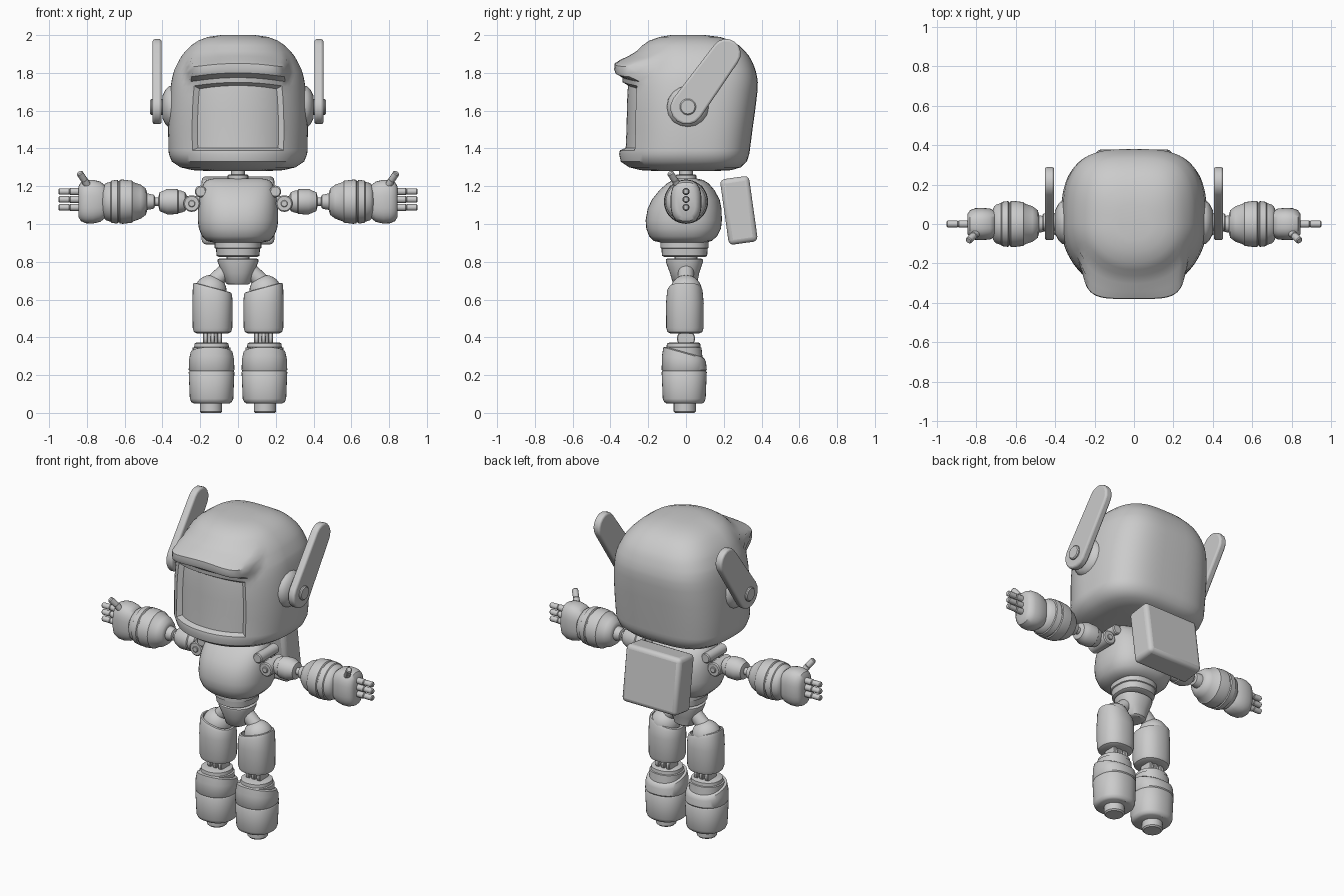
import bpy, bmesh, math
from mathutils import Matrix, Vector

GREY = bpy.data.materials.new("plain_grey")
GREY.diffuse_color = (0.6, 0.6, 0.6, 1)


def finish(name, bm, mirror=False, bevel=0, angle=38):
    bmesh.ops.recalc_face_normals(bm, faces=bm.faces)
    me = bpy.data.meshes.new(name)
    bm.to_mesh(me)
    bm.free()
    me.materials.append(GREY)
    for p in me.polygons:
        p.use_smooth = True
    me.set_sharp_from_angle(angle=math.radians(angle))
    ob = bpy.data.objects.new(name, me)
    bpy.context.collection.objects.link(ob)
    if bevel:
        m = ob.modifiers.new("bevel", 'BEVEL')
        m.width, m.segments, m.limit_method = bevel, 3, 'ANGLE'
    if mirror:
        ob.modifiers.new("mirror", 'MIRROR')
    return ob


def spow(v, n):
    return math.copysign(abs(v) ** (2 / n), v)


def loft(name, rings, n=2, nb=None, seg=32, M=None, deform=None, mirror=False, edit=None):
    """Rings (z, rx, y_front, y_back[, slope_x, slope_y]) joined into a closed skin."""
    nb = nb or n
    bm = bmesh.new()
    rows = []
    for z, rx, yf, yb, *slope in rings:
        row = []
        for i in range(seg):
            a = 2 * math.pi * i / seg
            s, c = math.sin(a), math.cos(a)
            e = n if c > 0 else nb
            v = Vector((rx * spow(s, e), yf * spow(c, e) if c > 0 else -yb * spow(c, e), z))
            if slope:
                v.z += slope[0] * v.x + slope[1] * v.y
            if deform:
                v = deform(v, z)
            row.append(bm.verts.new(M @ v if M else v))
        rows.append(row)
    grid = {}
    for r in range(len(rows) - 1):
        for i in range(seg):
            j = (i + 1) % seg
            grid[r, i] = bm.faces.new((rows[r][i], rows[r][j], rows[r + 1][j], rows[r + 1][i]))
    bm.faces.new(rows[0][::-1])
    bm.faces.new(rows[-1])
    bmesh.ops.recalc_face_normals(bm, faces=bm.faces)
    if edit:
        edit(bm, grid)
    return finish(name, bm, mirror)


def lathe(name, prof, M=None, seg=32, mirror=False):
    return loft(name, [(t, r, -r, r) for t, r in prof], seg=seg, M=M, mirror=mirror)


def rod(name, p0, p1, r, ch=0.006, seg=20, mirror=True):
    p0, p1 = Vector(p0), Vector(p1)
    d = p1 - p0
    M = Matrix.Translation(p0) @ d.to_track_quat('Z', 'Y').to_matrix().to_4x4()
    L = d.length
    return lathe(name, [(0, r - ch), (ch, r), (L - ch, r), (L, r - ch)], M, seg, mirror)


def ball(name, c, r):
    prof = [(-r * math.cos(t), max(r * math.sin(t), 0.002)) for t in [math.pi * k / 12 for k in range(13)]]
    return lathe(name, prof, Matrix.Translation(c), 24, True)


def lerp_table(tab, z):
    if z <= tab[0][0] or z >= tab[-1][0]:
        return 0
    for (a, u), (b, v) in zip(tab, tab[1:]):
        if a <= z <= b:
            return u + (v - u) * (z - a) / (b - a)


# Helmet: lofted shell with a pushed-out brim and an inset curved visor
ARCH = [(1.6, 0), (1.75, 1), (1.88, 1), (1.95, 0)]
BRIM = [(1.77, 0), (1.80, 0.9), (1.82, 1), (1.85, 0.97), (1.87, 0.6), (1.885, 0.25), (1.91, 0)]


def helmet_shape(v, z):
    if v.y < 0:
        u = abs(v.x) / 0.268
        b = lerp_table(BRIM, z)
        drop = 0.35 * v.x ** 2 * lerp_table(ARCH, z) * min(1, -v.y / 0.25)
        if u < 1 and b:
            v.y += b * (min(v.y, -0.38 * (1 - u ** 5) ** 0.2) - v.y)
        v.z -= drop
    return v


def cut_visor(bm, grid):
    faces = [f for (r, i), f in grid.items() if 5 <= r <= 8 and (i < 8 or i >= 64)]
    bmesh.ops.inset_region(bm, faces=faces, thickness=0.014, depth=-0.03, use_even_offset=True)


loft("helmet", [
    (1.28, .15, -.15, .15), (1.285, .24, -.24, .24), (1.30, .305, -.30, .29),
    (1.33, .35, -.345, .322), (1.37, .366, -.354, .335), (1.39, .368, -.35, .338),
    (1.50, .37, -.345, .352), (1.60, .368, -.343, .366), (1.70, .36, -.34, .378),
    (1.75, .353, -.335, .38), (1.775, .348, -.33, .377), (1.80, .342, -.32, .372),
    (1.82, .335, -.315, .366), (1.85, .32, -.305, .355), (1.87, .31, -.295, .345),
    (1.89, .298, -.283, .333), (1.915, .278, -.262, .312), (1.945, .248, -.232, .282),
    (1.97, .212, -.195, .24), (1.99, .16, -.14, .18), (2.0, .09, -.08, .10)],
    n=2.1, nb=3.2, seg=72, deform=helmet_shape, edit=cut_visor)

# Ear hubs and blades
to_x = Matrix.Rotation(math.radians(90), 4, 'Y')
lathe("ear_base", [(.33, .115), (.365, .11), (.385, .09), (.40, .06)],
      Matrix.Translation((0, .01, 1.62)) @ to_x, 16, True)
rod("ear_pin", (.38, .01, 1.62), (.465, .01, 1.62), .043)
bm = bmesh.new()
hub, tip = Vector((.005, 1.615)), Vector((.212, 1.902))
base = math.atan2(tip.y - hub.y, tip.x - hub.x)
pts = []
for c, r, a0 in ((tip, .078, -90), (hub, .088, 90)):
    for k in range(9):
        a = base + math.radians(a0 + k * 22.5)
        pts.append((c.x + r * math.cos(a), c.y + r * math.sin(a)))
f = bm.faces.new([bm.verts.new((.405, y, z)) for y, z in pts])
ext = bmesh.ops.extrude_face_region(bm, geom=[f])
bmesh.ops.translate(bm, vec=(.047, 0, 0), verts=[g for g in ext['geom'] if isinstance(g, bmesh.types.BMVert)])
finish("ear_blade", bm, True, 0.012)

# Neck, torso, waist, pelvis
rod("neck", (0, 0, 1.21), (0, 0, 1.30), .036, mirror=False)
rod("neck_collar", (0, 0, 1.225), (0, 0, 1.262), .055, mirror=False)
loft("torso", [
    (.90, .12, -.125, .10), (.91, .165, -.17, .135), (.935, .19, -.195, .165),
    (.975, .207, -.21, .185), (1.02, .213, -.214, .19), (1.08, .212, -.203, .188),
    (1.13, .206, -.18, .178), (1.18, .196, -.14, .15), (1.215, .182, -.10, .12),
    (1.233, .165, -.07, .09), (1.24, .13, -.05, .06)], n=2.5, seg=40)
loft("waist", [(.825, .10, -.115, .10), (.832, .113, -.127, .112), (.87, .117, -.13, .115),
               (.873, .124, -.136, .12), (.915, .124, -.136, .12)], n=2.4)
rod("waist_joint", (0, 0, .79), (0, 0, .86), .06, mirror=False)
loft("pelvis", [(.68, .055, -.06, .05), (.688, .066, -.07, .06), (.74, .084, -.085, .07),
                (.80, .108, -.107, .09), (.812, .108, -.107, .09), (.818, .098, -.098, .08)], n=2.3)

# Backpack
bm = bmesh.new()
bmesh.ops.create_cube(bm, size=1, matrix=Matrix.Translation((0, .28, 1.072))
                      @ Matrix.Rotation(math.radians(8), 4, 'X') @ Matrix.Diagonal((.385, .155, .35, 1)))
finish("backpack", bm, False, 0.025)

# Shoulder joints
rod("shoulder_hub", (.245, -.075, 1.108), (.245, .075, 1.108), .044)
rod("shoulder_hub_cap", (.245, -.083, 1.108), (.245, .083, 1.108), .018, .003)
rod("shoulder_upper_pin", (.198, -.09, 1.172), (.198, .09, 1.172), .031)
rod("shoulder_link", (.17, 0, 1.12), (.30, 0, 1.117), .03)

# Arms
ARM = Matrix.Translation((0, 0, 1.118)) @ to_x
lathe("upper_arm", [(.27, .03), (.28, .05), (.30, .058), (.315, .06), (.32, .066), (.375, .067),
                    (.395, .058), (.415, .05), (.42, .03)], ARM, mirror=True)
rod("elbow", (.40, 0, 1.118), (.50, 0, 1.118), .022)
lathe("elbow_collar", [(.44, .025), (.445, .036), (.47, .042), (.50, .045)], ARM, mirror=True)
lathe("forearm", [(.482, .05), (.488, .07), (.515, .09), (.555, .104), (.56, .111), (.61, .117), (.625, .116),
                  (.629, .110), (.634, .110), (.638, .116), (.67, .112), (.674, .106), (.70, .098),
                  (.715, .08), (.72, .05)], ARM, 40, True)
loft("hand", [(.70, .06, -.05, .05), (.708, .09, -.068, .068), (.73, .107, -.078, .078),
              (.77, .116, -.082, .082), (.805, .114, -.08, .08), (.832, .103, -.07, .07),
              (.845, .08, -.05, .05)], n=2.6, M=ARM, mirror=True)
for k, z in enumerate((1.172, 1.13, 1.088)):
    rod(f"finger_{k}_lower", (.83, 0, z), (.892, 0, z), .019, .004, 14)
    rod(f"finger_{k}_tip", (.89, 0, z), (.95, 0, z), .017, .005, 14)
rod("thumb_lower", (.785, -.035, 1.185), (.815, -.06, 1.235), .019, .004, 14)
rod("thumb_tip", (.812, -.058, 1.23), (.84, -.085, 1.272), .018, .005, 14)

# Hips and thighs
rod("hip_rod", (.05, 0, .765), (.16, 0, .665), .042)
ball("hip_ball", (.145, 0, .645), .085)
THIGH = Matrix.Translation((.135, -.006, 0))
loft("thigh", [(.42, .08, -.075, .075), (.428, .098, -.092, .092), (.45, .105, -.099, .099),
               (.58, .107, -.1, .1), (.645, .104, -.094, .094, .25, 0), (.662, .1, -.085, .085, .27, 0),
               (.664, .09, -.075, .075, .27, 0), (.63, .085, -.07, .07, .2, 0)],
     n=2.3, M=THIGH, mirror=True)

# Knees
for k, x in enumerate((.097, .135, .173)):
    rod(f"knee_disc_{k}", (x - .012, 0, .393), (x + .012, 0, .393), .048, .004)
rod("knee_post", (.135, 0, .33), (.135, 0, .44), .034)

# Shins and feet
SHIN = Matrix.Translation((.14, -.008, 0))
loft("shin_core", [(.25, .1, -.1, .1), (.345, .1, -.1, .09), (.348, .092, -.095, .085),
                   (.368, .09, -.093, .083), (.372, .08, -.08, .075)], n=2.2, M=SHIN, mirror=True)
loft("shin_shell", [(.05, .095, -.095, .095), (.058, .108, -.108, .105), (.075, .115, -.115, .112),
                    (.215, .121, -.121, .118), (.222, .117, -.117, .114), (.228, .121, -.121, .118),
                    (.285, .119, -.119, .114, 0, -.15), (.316, .112, -.112, .107, 0, -.28),
                    (.322, .10, -.10, .096, 0, -.28)], n=2.3, seg=40, M=SHIN, mirror=True)
rod("foot", (.143, -.006, 0), (.143, -.006, .07), .059, .008, 24)
